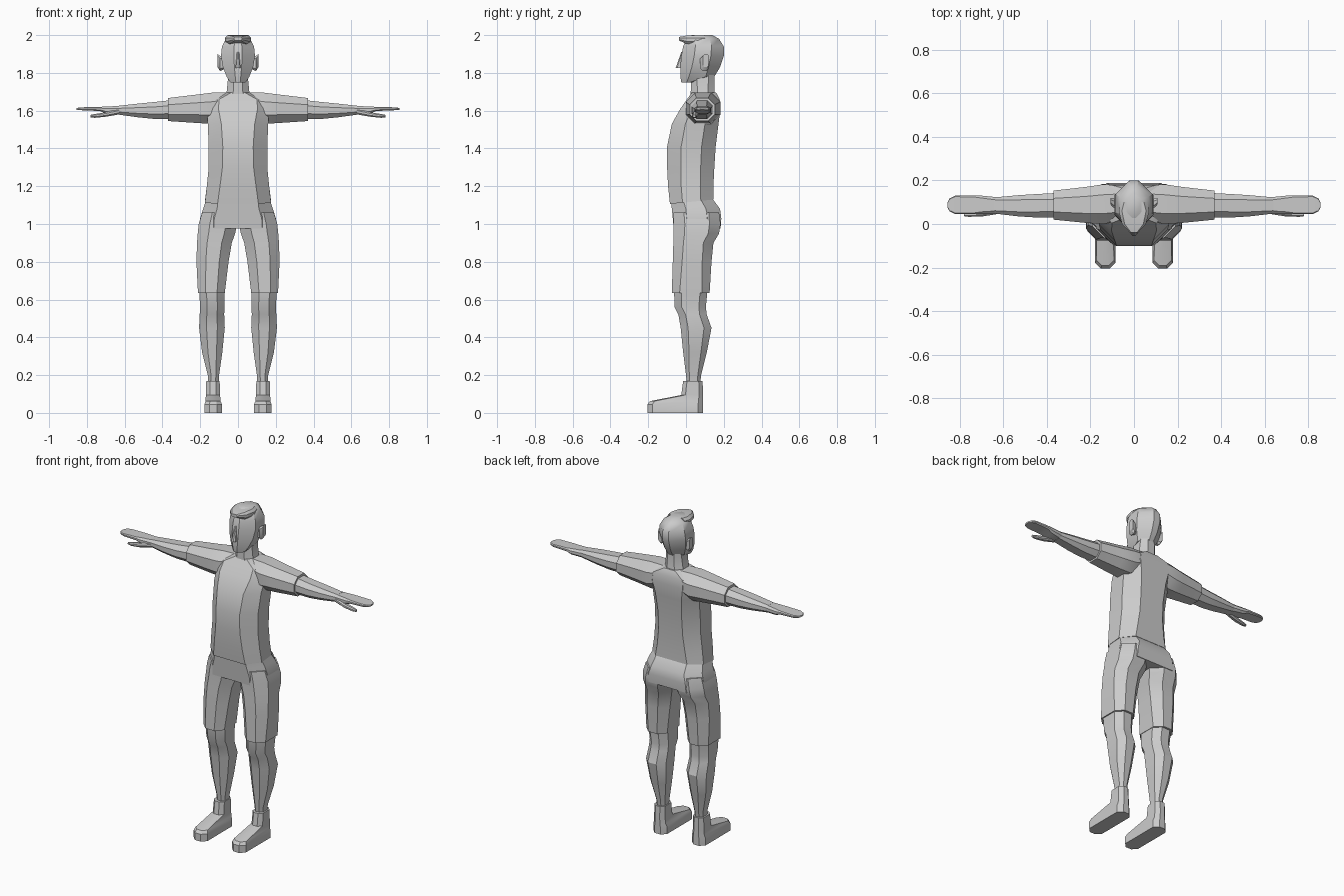
import bpy
import bmesh
import math
from mathutils import Vector

default_cube = bpy.data.objects.get("Cube")
if default_cube:
    bpy.data.objects.remove(default_cube, do_unlink=True)

# Axis order (loft direction, first width, second width) for each direction
AXES = {"x": (0, 1, 2), "y": (1, 0, 2), "z": (2, 0, 1)}


def octagon(u_min, u_max, v_min, v_max, cut):
    """Rectangle with its four corners cut off evenly."""
    c = cut * min(u_max - u_min, v_max - v_min)
    return [
        (u_min + c, v_min), (u_max - c, v_min),
        (u_max, v_min + c), (u_max, v_max - c),
        (u_max - c, v_max), (u_min + c, v_max),
        (u_min, v_max - c), (u_min, v_min + c),
    ]


def finish(obj, mirrored, angle):
    """Add the opposite side and keep the hard facet edges."""
    if mirrored:
        mirror = obj.modifiers.new("Mirror", "MIRROR")
        mirror.use_axis = (True, False, False)
        mirror.use_mirror_merge = False
    bpy.ops.object.select_all(action="DESELECT")
    obj.select_set(True)
    bpy.context.view_layer.objects.active = obj
    bpy.ops.object.shade_smooth_by_angle(angle=math.radians(angle))


def loft(name, axis, rings, mirrored=False, cut=0.29, angle=30, tilt=0):
    """Skin octagonal rings: (position, u_min, u_max, v_min, v_max)."""
    along, u_axis, v_axis = AXES[axis]
    bm = bmesh.new()
    loops = []
    for position, *bounds in rings:
        loop = []
        for u, v in octagon(*bounds, cut):
            co = Vector()
            co[along], co[u_axis], co[v_axis] = position, u, v
            loop.append(bm.verts.new(co))
        loops.append(loop)
    # Slope the first ring, for a hem that rises towards the back
    for vert in loops[0]:
        vert.co[along] += tilt * vert.co[v_axis]
    for lower, upper in zip(loops, loops[1:]):
        for i in range(len(lower)):
            j = (i + 1) % len(lower)
            bm.faces.new((lower[i], lower[j], upper[j], upper[i]))
    bm.faces.new(loops[0])
    bm.faces.new(loops[-1])
    bmesh.ops.recalc_face_normals(bm, faces=bm.faces)
    mesh = bpy.data.meshes.new(name)
    bm.to_mesh(mesh)
    bm.free()
    obj = bpy.data.objects.new(name, mesh)
    bpy.context.collection.objects.link(obj)
    finish(obj, mirrored, angle)
    return obj


def centred(rings):
    """Expand (position, half_width, v_min, v_max) to full ring bounds."""
    return [(p, -w, w, low, high) for p, w, low, high in rings]


# Head, with a narrow face and a rounded back
loft("head", "z", centred([
    (1.75, .04, -.025, .05),
    (1.78, .06, -.03, .15),
    (1.83, .08, -.03, .18),
    (1.89, .09, -.025, .2),
    (1.94, .085, -.015, .2),
    (1.98, .065, 0, .175),
    (2, .035, .03, .14),
]), cut=.38, angle=35)

loft("nose", "z", centred([
    (1.825, .015, -.055, 0),
    (1.84, .012, -.05, 0),
    (1.91, .006, -.025, 0),
]))

loft("ears", "x", [
    (.07, .08, .11, 1.82, 1.88),
    (.095, .075, .12, 1.81, 1.89),
    (.108, .09, .12, 1.83, 1.9),
], mirrored=True)

# Swept fringe overhanging the forehead
loft("hair_fringe", "y", centred([
    (-.038, .02, 1.972, 1.99),
    (0, .055, 1.955, 1.997),
    (.06, .07, 1.95, 2),
    (.1, .06, 1.95, 2),
]))

loft("neck", "z", centred([
    (1.66, .075, .025, .16),
    (1.7, .06, .025, .15),
    (1.8, .05, .03, .15),
]))

# Shirt body and sleeves
loft("shirt_body", "z", centred([
    (1.115, .175, -.085, .145),
    (1.2, .165, -.095, .145),
    (1.3, .155, -.1, .15),
    (1.41, .155, -.1, .157),
    (1.53, .16, -.075, .172),
    (1.61, .165, -.03, .182),
    (1.66, .15, .005, .178),
    (1.695, .075, .03, .16),
]), tilt=.1)

loft("sleeves", "x", [
    (.05, .02, .175, 1.57, 1.695),
    (.14, 0, .182, 1.53, 1.695),
    (.22, .005, .17, 1.535, 1.685),
    (.37, .02, .153, 1.545, 1.667),
], mirrored=True)

# Bare arms, flat hands and thumbs
loft("forearms", "x", [
    (.34, .03, .143, 1.555, 1.657),
    (.45, .03, .137, 1.557, 1.645),
    (.53, .035, .132, 1.565, 1.637),
    (.64, .048, .122, 1.58, 1.625),
], mirrored=True)

loft("hands", "x", [
    (.62, .048, .122, 1.58, 1.625),
    (.7, .045, .13, 1.585, 1.622),
    (.73, .045, .13, 1.598, 1.62),
    (.82, .046, .13, 1.602, 1.618),
    (.845, .058, .118, 1.603, 1.616),
    (.855, .075, .1, 1.605, 1.614),
], mirrored=True)

loft("thumbs", "x", [
    (.63, .045, .075, 1.58, 1.61),
    (.7, .034, .065, 1.568, 1.592),
    (.76, .033, .056, 1.562, 1.582),
    (.78, .036, .05, 1.565, 1.578),
], mirrored=True)

# Shorts: hips and two legs
loft("shorts_hips", "z", centred([
    (.975, .2, -.065, .183),
    (1.03, .2, -.07, .187),
    (1.08, .185, -.075, .18),
    (1.14, .165, -.08, .135),
]))

loft("shorts_legs", "z", [
    (.635, .07, .212, -.075, .125),
    (.8, .05, .22, -.07, .135),
    (.9, .033, .217, -.067, .145),
    (.95, .015, .213, -.065, .175),
    (1, .005, .208, -.065, .183),
    (1.06, .003, .19, -.065, .175),
], mirrored=True)

# Bare lower legs
loft("lower_legs", "z", [
    (.15, .103, .158, .005, .075),
    (.2, .1, .16, 0, .08),
    (.32, .083, .19, -.015, .11),
    (.45, .07, .206, -.028, .135),
    (.52, .073, .203, -.04, .11),
    (.56, .072, .2, -.06, .105),
    (.66, .073, .207, -.064, .115),
], mirrored=True)

# Ankle-high shoes with flat soles
loft("shoes", "z", [
    (0, .085, .178, -.205, .09),
    (.045, .085, .178, -.205, .09),
    (.062, .092, .172, -.19, .09),
    (.095, .095, .17, -.025, .09),
    (.17, .097, .168, -.015, .088),
], mirrored=True)
